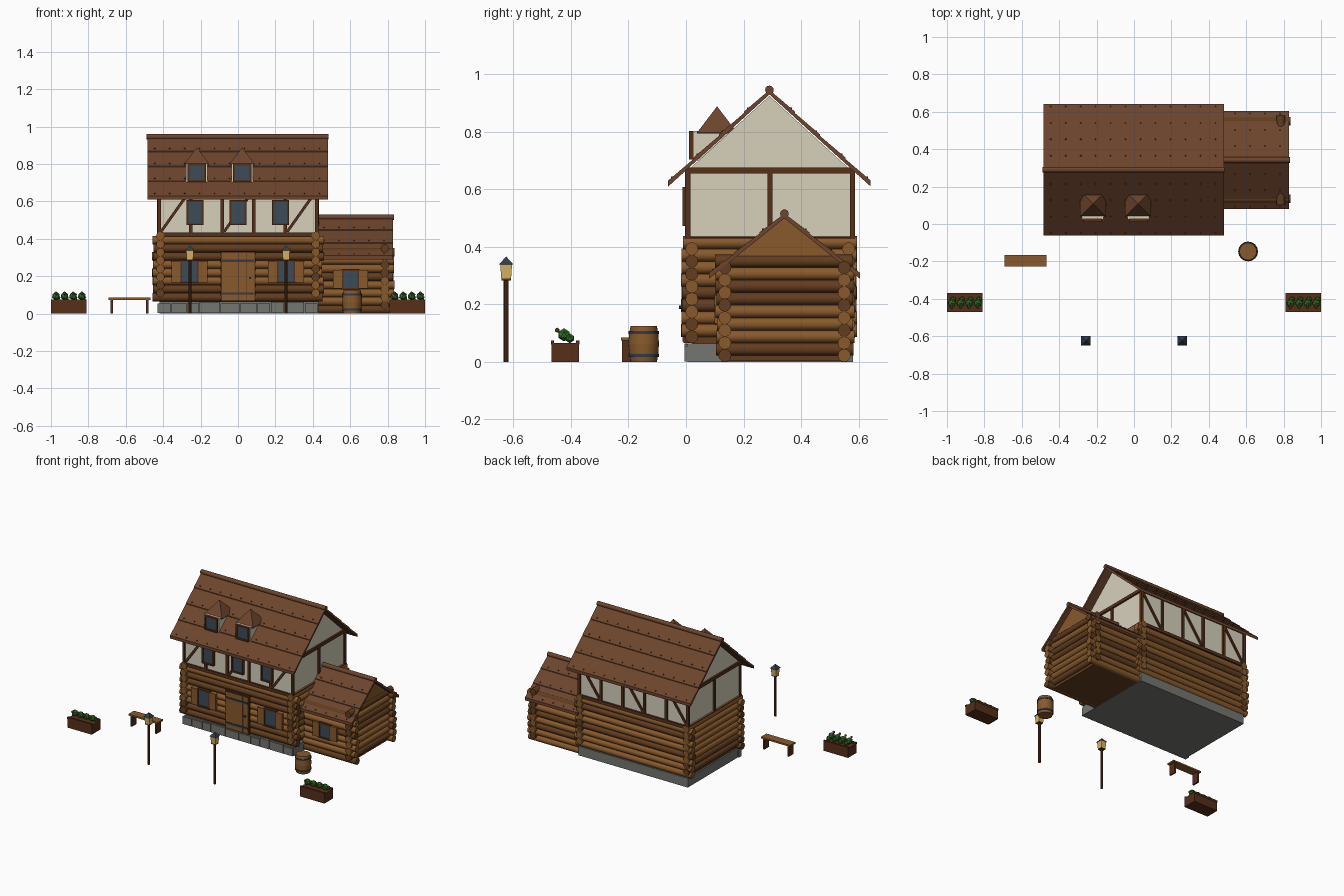
import bpy, bmesh, random
from math import pi, atan2, hypot
from mathutils import Matrix, Vector

random.seed(4)
if "Cube" in bpy.data.objects:
    bpy.data.objects.remove(bpy.data.objects["Cube"])

# Flat colours (sRGB hex, turned into linear values)
HEX = {"stone": "74756f", "light_log": "875a30", "dark_log": "623f24",
       "plaster": "d6cfba", "roof_wood": "6c4630", "timber": "56331f",
       "glass": "3e4c58", "iron": "333d4a", "leaf": "36702f", "lamp_glow": "d8b262"}
NAMES = list(HEX)
MATS = []
for name, code in HEX.items():
    rgb = [(int(code[i:i + 2], 16) / 255) ** 2.2 for i in (0, 2, 4)] + [1]
    m = bpy.data.materials.new(name)
    m.use_nodes = True
    m.diffuse_color = rgb
    bsdf = m.node_tree.nodes["Principled BSDF"]
    bsdf.inputs["Base Color"].default_value = rgb
    bsdf.inputs["Roughness"].default_value = 0.9
    MATS.append(m)


class Part:
    """Gathers simple solids into one named object."""

    def __init__(self, name):
        self.name, self.bm = name, bmesh.new()

    def paint(self, verts, mat):
        for f in {f for v in verts for f in v.link_faces}:
            f.material_index = NAMES.index(mat)

    def box(self, x, y, z, mat, rot=Matrix()):
        """Box from (min, max) ranges, turned about its middle."""
        mid = Vector([(a + b) / 2 for a, b in (x, y, z)])
        size = Matrix.Diagonal([b - a for a, b in (x, y, z)] + [1])
        r = bmesh.ops.create_cube(self.bm, size=1, matrix=Matrix.Translation(mid) @ rot @ size)
        self.paint(r["verts"], mat)

    def rod(self, p, q, r1, mat, r2=None, sides=12, turn=0):
        p, q = Vector(p), Vector(q)
        d = q - p
        mat4 = (Matrix.Translation((p + q) / 2) @ d.to_track_quat("Z", "Y").to_matrix().to_4x4()
                @ Matrix.Rotation(turn, 4, "Z"))
        r = bmesh.ops.create_cone(self.bm, cap_ends=True, segments=sides, radius1=r1,
                                  radius2=r1 if r2 is None else r2, depth=d.length, matrix=mat4)
        self.paint(r["verts"], mat)

    def ball(self, p, r, mat):
        s = bmesh.ops.create_icosphere(self.bm, subdivisions=1, radius=r, matrix=Matrix.Translation(p))
        self.paint(s["verts"], mat)

    def prism(self, yz, x0, x1, mat):
        """Outline in y, z pushed along x."""
        ends = [[self.bm.verts.new((x, y, z)) for y, z in yz] for x in (x0, x1)]
        self.bm.faces.new(ends[0])
        self.bm.faces.new(ends[1][::-1])
        for i in range(len(yz)):
            j = (i + 1) % len(yz)
            self.bm.faces.new((ends[0][i], ends[1][i], ends[1][j], ends[0][j]))
        self.paint(ends[0] + ends[1], mat)

    def done(self, smooth=False):
        bmesh.ops.recalc_face_normals(self.bm, faces=self.bm.faces)
        me = bpy.data.meshes.new(self.name)
        self.bm.to_mesh(me)
        for m in MATS:
            me.materials.append(m)
        if smooth:
            me.shade_smooth()
            me.set_sharp_from_angle(angle=0.7)
        bpy.context.collection.objects.link(bpy.data.objects.new(self.name, me))


def log_walls(name, xs, ys, z0, x_ends, y_ends, rows=8, step=0.0437, r=0.0225):
    """Crossed log walls; the two directions sit half a step apart."""
    p = Part(name)
    for i in range(rows):
        z = z0 + i * step
        for y in ys:
            a, b = x_ends[0] + random.uniform(0, .012), x_ends[1] - random.uniform(0, .012)
            p.rod((a, y, z), (b, y, z), r, random.choice(["light_log", "light_log", "dark_log"]))
        for x in xs:
            a, b = y_ends[0] + random.uniform(0, .008), y_ends[1] - random.uniform(0, .008)
            p.rod((x, a, z + step / 2), (x, b, z + step / 2), r,
                  random.choice(["light_log", "light_log", "dark_log"]))
    p.done(True)


def gable_roof(name, yc, top, run, drop, x0, x1, courses, t=0.016):
    """Overlapping board courses on both slopes, a ridge pole and pegs."""
    p = Part(name)
    for s in (-1, 1):
        for i in range(courses):
            a, b = i / courses, (i + 1) / courses
            ya, yb = yc + s * run * a, yc + s * run * b
            za, zb = top - drop * a, top - drop * b
            p.prism([(ya, za), (yb, zb + .005), (yb, zb - t), (ya, za - t)], x0, x1, "roof_wood")
            for k in range(int((x1 - x0) / .08)):
                x = x0 + .04 + k * .08
                y, z = ya + (yb - ya) * .85, za + (zb - za) * .85 + .004
                p.box((x - .003, x + .003), (y - .003, y + .003), (z - .003, z + .003), "timber")
    p.rod((x0 - .003, yc, top), (x1 + .003, yc, top), .015, "roof_wood")
    p.done(True)


def window(name, x, z, w, h, y, shutters=False, bar=0.01):
    p = Part(name)
    p.box((x - w / 2, x + w / 2), (y, y + .012), (z - h / 2, z + h / 2), "glass")
    for s in (-1, 1):
        e, f = x + s * w / 2, z + s * h / 2
        p.box((e - bar / 2, e + bar / 2), (y - .006, y + .012), (z - h / 2, z + h / 2), "timber")
        p.box((x - w / 2 - .005, x + w / 2 + .005), (y - .007, y + .012), (f - bar / 2, f + bar / 2), "timber")
        if shutters:
            c = x + s * (w / 2 + .027)
            p.box((c - .024, c + .024), (y - .007, y + .012), (z - h / 2, z + h / 2), "light_log")
    p.done()


# Stone footing with a front row of uneven blocks
p = Part("stone_footing")
p.box((-.42, .43), (.005, .58), (0, .064), "stone")
x = -.43
while x < .42:
    w = min(random.uniform(.06, .12), .43 - x)
    p.box((x, x + w - .004), (-.005, .03), (.002, random.uniform(.052, .064)), "stone")
    x += w
p.done()

# Log storey and side wing
p = Part("wall_cores")
p.box((-.41, .41), (.02, .565), (.06, .42), "dark_log")
p.box((.41, .785), (.137, .55), (.003, .35), "dark_log")
p.done()
log_walls("main_logs", (-.415, .415), (.02, .565), .087, (-.46, .46), (-.018, .597))
log_walls("wing_logs", (.785,), (.135, .55), .022, (.42, .838), (.1, .587))
p = Part("wing_gable")
p.prism([(.125, .33), (.56, .33), (.342, .502)], .42, .797, "light_log")
p.done()
gable_roof("wing_roof", .342, .515, .262, .21, .42, .83, 3)

# Plaster storey and gables
p = Part("plaster_storey")
p.box((-.422, .422), (.008, .577), (.42, .67), "plaster")
p.prism([(.005, .664), (.575, .664), (.29, .924)], -.422, .422, "plaster")
p.done()

# Timber frame: rails, posts and braces
p = Part("timber_frame")
posts = [-.422 + i * .1688 for i in range(6)]
for y in (.006, .579):
    ys = (y - .009, y + .009)
    for z in (.422, .665):
        p.box((-.432, .432), ys, (z - .011, z + .011), "timber")
    for x in posts:
        p.box((x - .009, x + .009), ys, (.42, .67), "timber")
    for i in (0, 2, 4):
        dx, dz = posts[1] - posts[0] - .02, .21
        half, mid = hypot(dx, dz) / 2, (posts[i] + posts[i + 1]) / 2
        p.box((mid - half, mid + half), (y - .007, y + .007), (.535, .55), "timber",
              Matrix.Rotation(-atan2(dz, dx), 4, "Y"))
for x in (-.424, .424):
    for z in (.422, .665):
        p.box((x - .01, x + .01), (0, .585), (z - .011, z + .011), "timber")
    p.box((x - .008, x + .008), (.283, .3), (.42, .67), "timber")
p.done()
gable_roof("main_roof", .29, .945, .352, .32, -.485, .48, 4)

# Dormers
for side, x in (("right", -.22), ("left", .022)):
    p = Part(side + "_dormer")
    p.box((x - .057, x + .057), (.024, .17), (.7, .802), "plaster")
    p.rod((x, .108, .797), (x, .108, .888), .098, "roof_wood", 0, 4, pi / 4)
    p.box((x - .066, x + .066), (.038, .16), (.793, .801), "roof_wood")
    p.done()
    window(side + "_dormer_window", x, .753, .088, .09, .017)

# Windows and door
for label, x in (("right", -.23), ("middle", 0), ("left", .228)):
    window("upper_window_" + label, x, .54, .08, .125, -.006)
for label, x in (("right", -.26), ("left", .257)):
    window("lower_window_" + label, x, .225, .09, .115, -.008, True)
window("wing_window", .602, .183, .085, .1, .106, True)
p = Part("front_door")
for i in range(4):
    x = -.085 + i * .0435
    p.box((x, x + .0415), (-.012, .02), (.07, .325), "light_log")
p.box((-.093, .093), (-.008, .02), (.066, .332), "timber")
for z in (.107, .283):
    p.box((-.085, .085), (-.016, -.01), (z - .006, z + .006), "iron")
p.rod((.065, -.024, .19), (.065, -.01, .19), .006, "iron", sides=8)
p.done()

# Street lamps, one each side
for side, x in (("right", -.257), ("left", .257)):
    p, y = Part(side + "_lamp"), -.625
    p.rod((x, y, 0), (x, y, .287), .0085, "timber", sides=8)
    p.box((x - .017, x + .017), (y - .017, y + .017), (.283, .289), "timber")
    p.rod((x, y, .289), (x, y, .338), .024, "lamp_glow", .029, 4, pi / 4)
    p.rod((x, y, .338), (x, y, .366), .036, "iron", 0, 4, pi / 4)
    p.done()

# Flower boxes
for side, x in (("right", -.905), ("left", .905)):
    p = Part(side + "_flower_box")
    p.box((x - .095, x + .095), (-.468, -.372), (0, .066), "timber")
    for y in (-.466, -.378):
        p.box((x - .095, x + .095), (y - .004, y + .008), (.06, .074), "timber")
    for i in range(4):
        c = x - .069 + i * .046
        p.ball((c, -.424, .094), .023, "leaf")
        p.ball((c + .008, -.404, .082), .017, "leaf")
        p.rod((c, -.425, .08), (c, -.447, .108), .003, "leaf", sides=5)
        p.ball((c, -.448, .11), .009, "light_log")
    p.done()

# Bench
p = Part("bench")
p.box((-.693, -.467), (-.226, -.166), (.074, .085), "light_log")
for x in (-.675, -.485):
    p.box((x - .006, x + .006), (-.222, -.17), (0, .075), "timber")
p.done()

# Barrel with iron hoops
p, b = Part("barrel"), (.61, -.147)
rings = [(0, .046), (.03, .051), (.0625, .053), (.095, .051), (.124, .046)]
for (z0, r0), (z1, r1) in zip(rings, rings[1:]):
    p.rod((*b, z0), (*b, z1), r0, "light_log", r1, 16)
for z in (.022, .102):
    p.rod((*b, z - .005), (*b, z + .005), .053, "iron", sides=16)
p.done(True)
